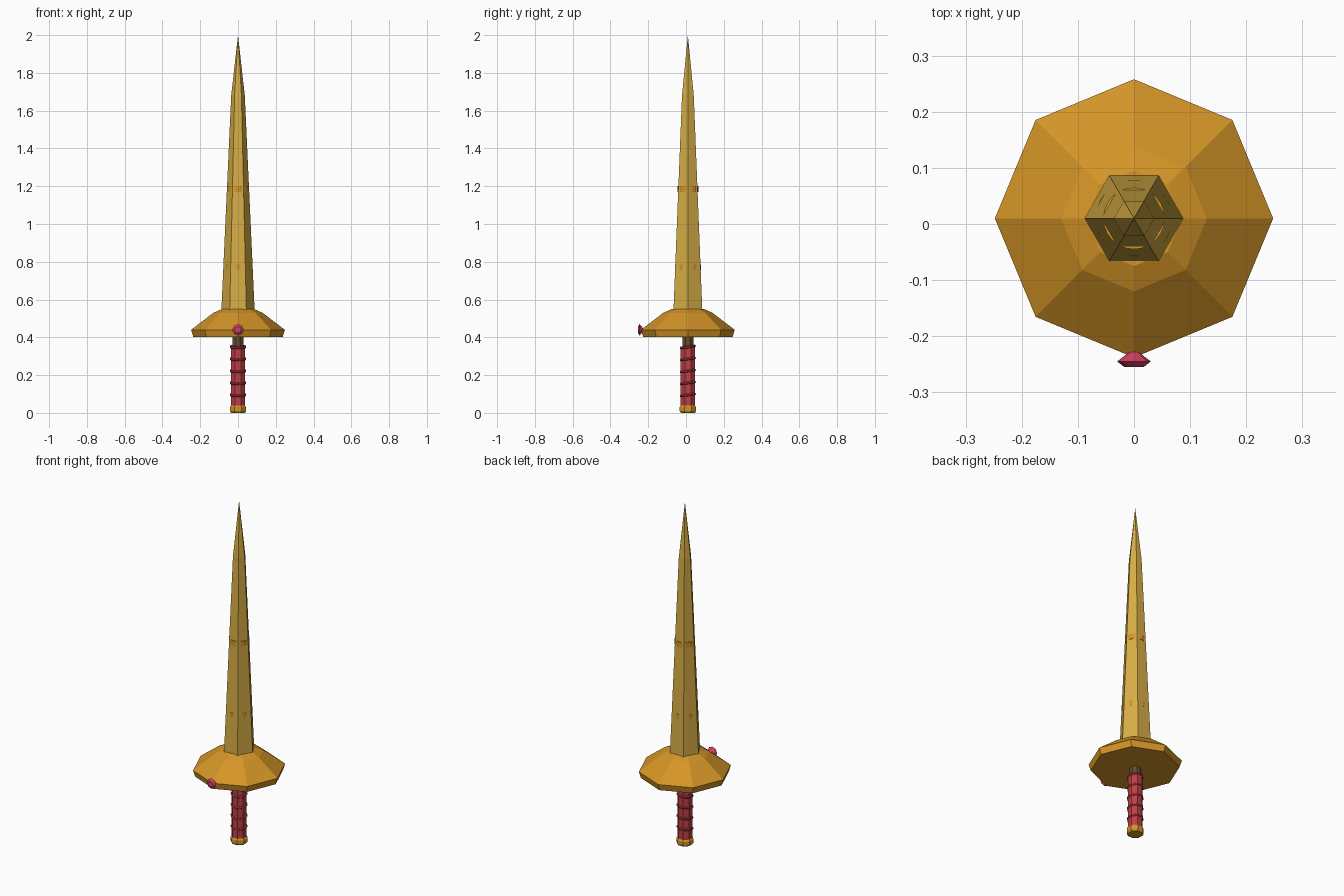
import bpy, bmesh, math
from mathutils import Matrix

cube = bpy.data.objects.get("Cube")
if cube:
    bpy.data.objects.remove(cube, do_unlink=True)

AXIS_Y = 0.01  # the sword's long axis sits slightly behind the origin


def material(name, r, g, b):
    m = bpy.data.materials.new(name)
    m.use_nodes = True
    m.diffuse_color = (r, g, b, 1)
    m.node_tree.nodes["Principled BSDF"].inputs["Base Color"].default_value = (r, g, b, 1)
    return m


blade_gold = material("blade gold", 0.68, 0.42, 0.06)
guard_gold = material("guard gold", 0.66, 0.30, 0.02)
grip_red = material("grip red", 0.52, 0.05, 0.06)
core_brown = material("core brown", 0.14, 0.075, 0.03)
gem_red = material("gem crimson", 0.66, 0.05, 0.13)


def lathe(name, profile, sides, mat, turn=0.0, place=None):
    """Faceted solid from (radius, height) pairs; radius 0 makes a point."""
    bm = bmesh.new()
    rings = []
    for r, z in profile:
        count = sides if r > 0 else 1
        angles = [turn + math.tau * i / sides for i in range(count)]
        rings.append([bm.verts.new((r * math.cos(a), r * math.sin(a), z)) for a in angles])
    for low, high in zip(rings, rings[1:]):
        for i in range(sides):
            j = (i + 1) % sides
            if len(high) == 1:
                bm.faces.new((low[i], low[j], high[0]))
            else:
                bm.faces.new((low[i], low[j], high[j], high[i]))
    for ring in (rings[0], rings[-1]):
        if len(ring) > 1:
            bm.faces.new(ring)
    bm.transform(place or Matrix.Translation((0, AXIS_Y, 0)))
    bmesh.ops.recalc_face_normals(bm, faces=bm.faces)
    mesh = bpy.data.meshes.new(name)
    bm.to_mesh(mesh)
    bm.free()
    mesh.materials.append(mat)
    obj = bpy.data.objects.new(name, mesh)
    bpy.context.collection.objects.link(obj)
    return obj


HALF = math.pi / 8

# Six-sided tapering blade
lathe("blade", [(0.088, 0.5), (0.088, 0.545), (0.036, 1.68), (0, 2)], 6, blade_gold)

# Round bands that just break through the blade's flats
for name, radius, z in (("lower_band", 0.0685, 0.77), ("upper_band", 0.055, 1.185)):
    lathe(name, [(radius, z - 0.015), (radius, z + 0.015)], 24, guard_gold, math.pi / 6)

# Flared eight-sided guard
lathe("guard", [(0.237, 0.403), (0.248, 0.44), (0.13, 0.53), (0.085, 0.55)], 8, guard_gold)

# Cut gem on the front corner of the guard
facing_front = Matrix.Translation((0, -0.228, 0.44)) @ Matrix.Rotation(math.pi / 2, 4, "X")
lathe("gem", [(0.008, 0), (0.03, 0.017), (0.017, 0.027)], 8, gem_red, 0, facing_front)

# Handle core, wrapped grip and pommel
lathe("handle_core", [(0.031, 0.03), (0.031, 0.41)], 8, core_brown, HALF)
lathe("grip", [(0.041, 0.035), (0.041, 0.352)], 8, grip_red, HALF)
lathe("pommel", [(0.04, 0), (0.047, 0.01), (0.047, 0.03), (0.04, 0.04)], 8, guard_gold, HALF)

# Slanted cords around the grip
for i in range(5):
    slant = (Matrix.Translation((0, AXIS_Y, 0.095 + 0.0635 * i))
             @ Matrix.Rotation(math.radians(8), 4, "X"))
    lathe(f"grip_cord_{i + 1}", [(0.041, -0.007), (0.046, -0.003), (0.046, 0.003), (0.041, 0.007)],
          8, grip_red, HALF, slant)
